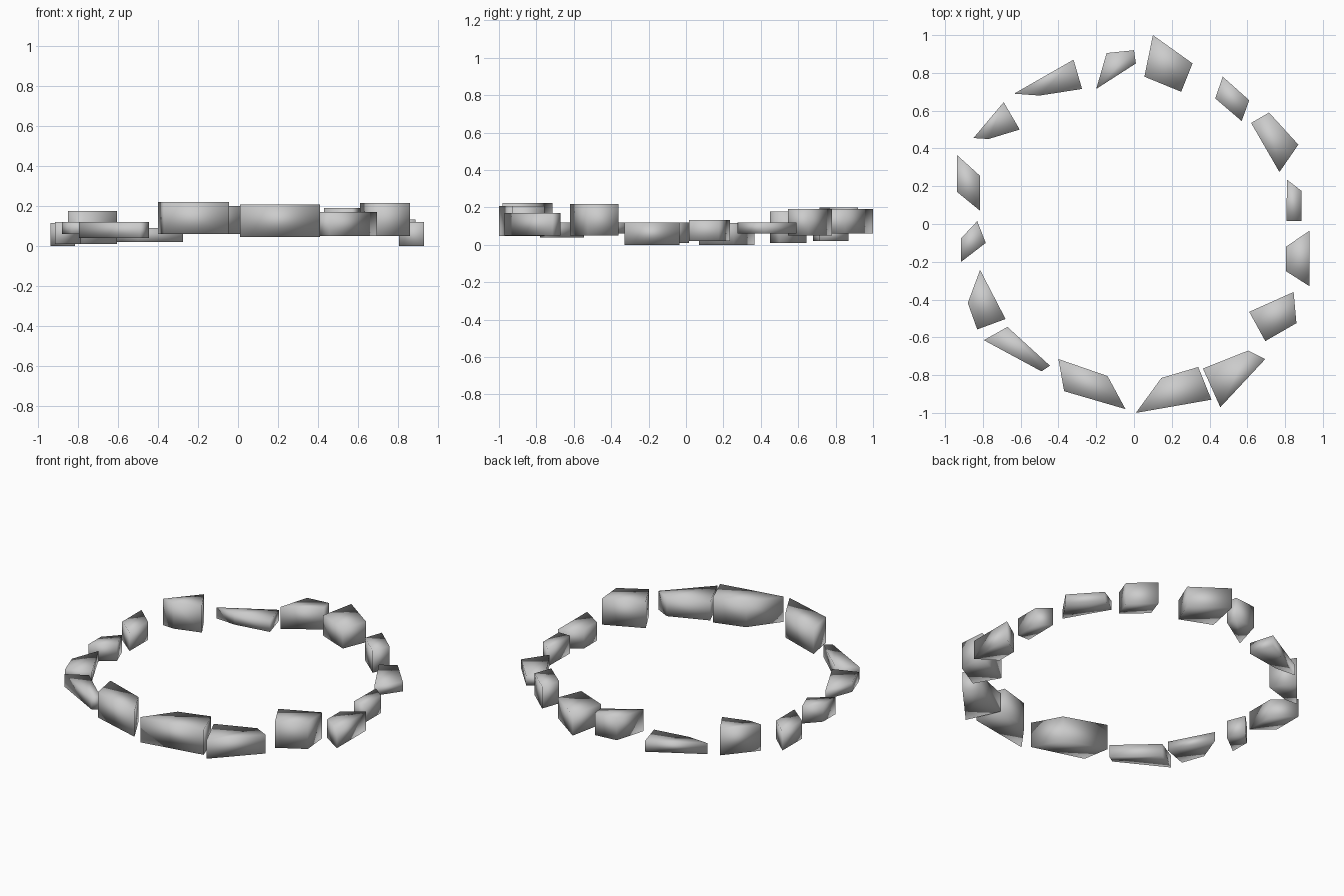
import bpy
import bmesh

# Remove the default cube only
cube = bpy.data.objects.get("Cube")
if cube:
    bpy.data.objects.remove(cube, do_unlink=True)

# Single stone colour
GREY = (0.6, 0.6, 0.6, 1.0)
stone_grey = bpy.data.materials.new("stone_grey")
stone_grey.use_nodes = True
stone_grey.diffuse_color = GREY
stone_grey.node_tree.nodes["Principled BSDF"].inputs["Base Color"].default_value = GREY


def add_stone(name, footprint, bottom, top):
    """Extrude a four-cornered footprint into a softly shaded stone block."""
    bm = bmesh.new()
    base = bm.faces.new([bm.verts.new((x, y, bottom)) for x, y in footprint])
    extruded = bmesh.ops.extrude_face_region(bm, geom=[base], use_keep_orig=True)["geom"]
    upper = [v for v in extruded if isinstance(v, bmesh.types.BMVert)]
    bmesh.ops.translate(bm, verts=upper, vec=(0, 0, top - bottom))
    bmesh.ops.recalc_face_normals(bm, faces=bm.faces)
    for face in bm.faces:
        face.smooth = True
    mesh = bpy.data.meshes.new(name)
    bm.to_mesh(mesh)
    bm.free()
    mesh.materials.append(stone_grey)
    stone = bpy.data.objects.new(name, mesh)
    bpy.context.collection.objects.link(stone)
    return stone


# Stones along the back, from +x to -x
add_stone("back_left_small_stone", [(.47, .78), (.61, .655), (.57, .545), (.43, .665)], .05, .19)
add_stone("back_large_stone", [(.10, 1.0), (.31, .85), (.25, .70), (.055, .78)], .06, .19)
add_stone("back_narrow_stone", [(0, .92), (.01, .85), (-.20, .715), (-.145, .905)], .06, .20)
add_stone("back_right_flat_stone", [(-.32, .87), (-.275, .715), (-.5, .68), (-.635, .69)], .02, .09)
add_stone("back_right_corner_stone", [(-.69, .645), (-.605, .5), (-.77, .45), (-.85, .455)], .01, .177)

# Stones along the -x side, back to front
add_stone("right_rear_stone", [(-.937, .365), (-.815, .255), (-.815, .07), (-.937, .17)], 0, .117)
add_stone("right_middle_stone", [(-.83, .015), (-.785, -.10), (-.915, -.2), (-.915, -.075)], .01, .12)
add_stone("right_front_stone", [(-.815, -.243), (-.68, -.503), (-.83, -.558), (-.88, -.418)], .06, .12)

# Stones along the front, from -x to +x
add_stone("front_right_sliver_stone", [(-.67, -.545), (-.445, -.75), (-.49, -.78), (-.795, -.615)], .04, .12)
add_stone("front_right_large_stone", [(-.40, -.715), (-.14, -.805), (-.045, -.98), (-.37, -.885)], .06, .222)
add_stone("front_left_large_stone", [(.34, -.757), (.41, -.93), (.01, -1), (.145, -.815)], .047, .208)
add_stone("front_left_wedge_stone", [(.605, -.67), (.695, -.715), (.457, -.97), (.365, -.765)], .05, .17)

# Stones along the +x side, front to back
add_stone("left_front_stone", [(.845, -.36), (.86, -.525), (.695, -.62), (.61, -.465)], .05, .217)
add_stone("left_middle_stone", [(.93, -.035), (.93, -.33), (.805, -.25), (.805, -.12)], 0, .12)
add_stone("left_thin_stone", [(.81, .235), (.887, .175), (.887, .015), (.807, .015)], .02, .133)
add_stone("left_rear_stone", [(.715, .59), (.87, .42), (.77, .275), (.62, .535)], .06, .12)
